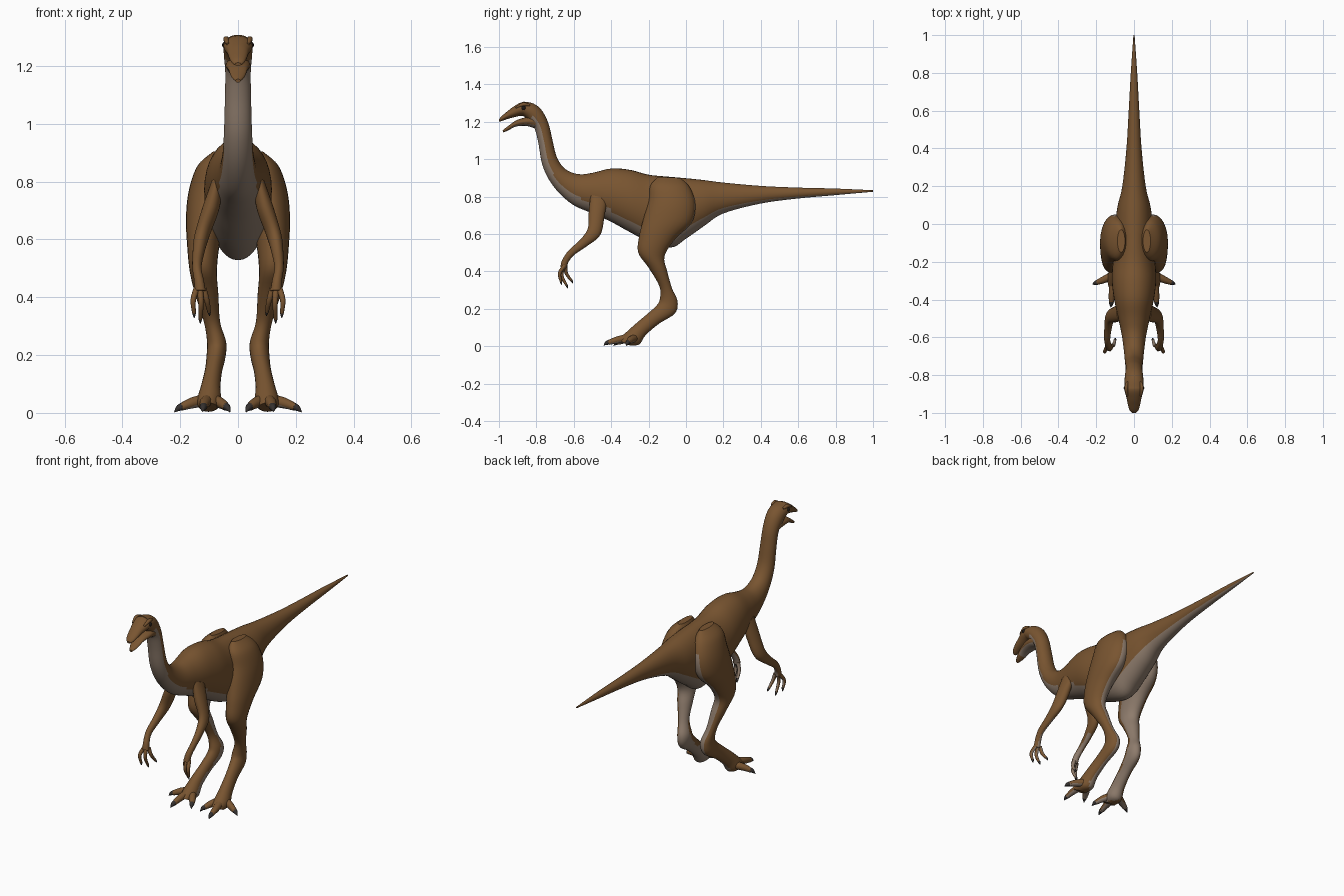
import bpy, bmesh, math
from mathutils import Vector

cube = bpy.data.objects.get("Cube")
if cube:
    bpy.data.objects.remove(cube)


def material(name, colour):
    mat = bpy.data.materials.new(name)
    mat.use_nodes = True
    mat.diffuse_color = (*colour, 1)
    shader = mat.node_tree.nodes["Principled BSDF"]
    shader.inputs["Base Color"].default_value = (*colour, 1)
    shader.inputs["Roughness"].default_value = 0.8
    return mat


brown = material("brown hide", (.19, .09, .03))
pale = material("pale underside", (.27, .2, .15))
dark = material("dark claw", (.035, .03, .028))
black = material("black eye", (.012, .009, .007))


def smooth_rows(rows, steps):
    """Catmull-Rom interpolation of every column of a station table."""
    result = []
    for i in range(len(rows) - 1):
        a, b = rows[max(i - 1, 0)], rows[i]
        c, d = rows[i + 1], rows[min(i + 2, len(rows) - 1)]
        for k in range(steps):
            t = k / steps
            result.append([q + t / 2 * (r - p + t * (2 * p - 5 * q + 4 * r - s
                           + t * (3 * (q - r) + s - p)))
                           for p, q, r, s in zip(a, b, c, d)])
    return result + [list(rows[-1])]


def skin(name, rings, mats, rule=None, segments=16):
    """Skin elliptical rings (centre, first axis, second axis) into a closed tube."""
    bm = bmesh.new()
    loops = []
    for centre, u, v in rings:
        angles = [2 * math.pi * j / segments for j in range(segments)]
        loops.append([bm.verts.new(centre + u * math.cos(a) + v * math.sin(a)) for a in angles])
    sides = {}
    for i, (lower, upper) in enumerate(zip(loops, loops[1:])):
        for j in range(segments):
            k = (j + 1) % segments
            face = bm.faces.new((lower[j], lower[k], upper[k], upper[j]))
            face.smooth = True
            sides[face] = (i / len(loops), math.cos(2 * math.pi * (j + .5) / segments))
    bm.faces.new(loops[0])
    bm.faces.new(loops[-1])
    bmesh.ops.recalc_face_normals(bm, faces=bm.faces)
    bm.normal_update()
    if rule:
        for face, (along, around) in sides.items():
            face.material_index = int(rule(along, around, face.normal))
    mesh = bpy.data.meshes.new(name)
    bm.to_mesh(mesh)
    bm.free()
    for mat in mats:
        mesh.materials.append(mat)
    obj = bpy.data.objects.new(name, mesh)
    bpy.context.collection.objects.link(obj)
    return obj


def profile(name, rows, side=1, rule=None, segments=24, steps=5):
    """Rows hold x, half width, then the (y, z) of the two profile edges."""
    rings = []
    for x, w, y1, z1, y2, z2 in smooth_rows(rows, steps):
        p, q = Vector((x * side, y1, z1)), Vector((x * side, y2, z2))
        rings.append(((p + q) / 2, (p - q) / 2, Vector((max(w, .002), 0, 0))))
    return skin(name, rings, (brown, pale), rule, segments)


def tube(name, rows, side, mats, rule=None):
    """Rows hold x, y, z and radius."""
    rows = smooth_rows(rows, 4)
    points = [Vector((x * side, y, z)) for x, y, z, r in rows]
    rings = []
    for i, p in enumerate(points):
        t = points[min(i + 1, len(points) - 1)] - points[max(i - 1, 0)]
        u = t.cross(Vector((1, 0, 0))).normalized()
        v = t.cross(u).normalized()
        r = max(rows[i][3], .001)
        rings.append((p, u * r, v * r))
    return skin(name, rings, mats, rule, 12)


# Trunk, tail, neck and upper head: half width, top edge, bottom edge
trunk = [
    (.003, 1, .834, 1, .826), (.017, .8, .843, .8, .808),
    (.028, .6, .848, .6, .79), (.04, .4, .857, .4, .763),
    (.062, .2, .875, .2, .71), (.088, .08, .89, .1, .645),
    (.1, -.02, .9, 0, .575), (.1, -.1, .907, -.08, .528),
    (.112, -.2, .917, -.2, .56), (.117, -.3, .943, -.3, .61),
    (.105, -.4, .95, -.4, .665), (.083, -.5, .927, -.5, .71),
    (.064, -.575, .92, -.61, .76), (.053, -.645, .947, -.705, .85),
    (.048, -.69, 1.01, -.765, .96), (.045, -.715, 1.107, -.79, 1.09),
    (.044, -.735, 1.19, -.81, 1.165), (.048, -.77, 1.26, -.835, 1.195),
    (.05, -.815, 1.297, -.85, 1.215), (.05, -.87, 1.308, -.875, 1.235),
]


def trunk_rule(along, around, normal):
    limit = -.6 + .35 * min(max((along - .5) * 5, 0), 1)
    return around < limit and along < .9


profile("body_and_neck", [(0, *row) for row in trunk], rule=trunk_rule, segments=36)

snout = [(.046, -.84, 1.303, -.85, 1.225), (.05, -.88, 1.304, -.88, 1.232),
         (.039, -.925, 1.279, -.92, 1.224), (.032, -.96, 1.252, -.957, 1.214),
         (.023, -.988, 1.228, -.985, 1.204), (.01, -1, 1.212, -.998, 1.2)]
profile("upper_snout", [(0, *row) for row in snout])

jaw = [(.04, -.79, 1.235, -.81, 1.165), (.043, -.85, 1.225, -.855, 1.178),
       (.034, -.905, 1.209, -.91, 1.174), (.024, -.95, 1.178, -.95, 1.154),
       (.009, -.98, 1.155, -.978, 1.143)]
profile("lower_jaw", [(0, *row) for row in jaw],
        rule=lambda along, around, normal: around < -.5 and along < .6)

# Limbs: centre x, half width, front edge, back edge
leg = [
    (.068, .02, -.15, .905, -.03, .9), (.085, .055, -.19, .86, .02, .85),
    (.1, .07, -.2, .78, .05, .76), (.112, .068, -.225, .69, .03, .66),
    (.12, .056, -.25, .59, -.06, .57), (.12, .047, -.255, .5, -.115, .48),
    (.108, .04, -.2, .42, -.1, .4), (.09, .028, -.142, .32, -.075, .31),
    (.074, .033, -.14, .25, -.045, .24), (.076, .033, -.16, .215, -.06, .175),
    (.085, .03, -.21, .17, -.145, .12), (.095, .034, -.275, .115, -.215, .06),
    (.1, .042, -.325, .07, -.25, .01), (.103, .03, -.365, .035, -.3, .004),
]
arm = [
    (.072, .02, -.51, .81, -.42, .79), (.094, .03, -.52, .715, -.435, .7),
    (.125, .026, -.525, .63, -.458, .595), (.137, .02, -.565, .57, -.53, .535),
    (.142, .016, -.625, .515, -.598, .488), (.135, .017, -.66, .465, -.628, .45),
    (.131, .019, -.672, .425, -.638, .418),
]
# Digits: base, knuckle, tip, each as x, y, z
fingers = {
    "outer": ((.143, -.65, .43), (.155, -.676, .39), (.152, -.668, .345)),
    "middle": ((.132, -.65, .43), (.128, -.665, .38), (.13, -.638, .325)),
    "inner": ((.12, -.645, .43), (.108, -.64, .39), (.1, -.612, .35)),
}
toes = {
    "outer": ((.11, -.27, .045), (.16, -.295, .034), (.197, -.31, .02)),
    "middle": ((.105, -.31, .045), (.115, -.365, .034), (.12, -.415, .02)),
    "inner": ((.09, -.29, .045), (.06, -.33, .034), (.04, -.365, .02)),
}


def digit(name, joints, radius, side, rule):
    base, knuckle, tip = [Vector(j) for j in joints]
    tube(name, [(*base, radius), (*knuckle, radius * .85), (*tip, radius * .6)],
         side, (brown, pale), rule)
    reach = (tip - knuckle).normalized() * radius
    drop = Vector((0, 0, -radius * .4))
    tube(name + "_claw", [(*(tip - reach * .5), radius * .65), (*(tip + reach * .4), radius * .5),
                          (*(tip + reach * 1.2 + drop), .001)], side, (dark,))


for label, side in (("left", 1), ("right", -1)):
    # Rear and inner faces of each limb are pale
    def rear(along, around, normal):
        return along > .12 and normal.y - .75 * normal.x * side - .3 * normal.z > .62

    def sole(along, around, normal):
        return normal.z < -.5

    def palm(along, around, normal):
        return normal.y - .5 * normal.x * side > .6

    profile(label + "_leg", leg, side, rear)
    profile(label + "_arm", arm, side,
            lambda along, around, normal: along > .45 and palm(along, around, normal))
    for place, joints in fingers.items():
        digit(f"{label}_{place}_finger", joints, .011, side, palm)
    for place, joints in toes.items():
        digit(f"{label}_{place}_toe", joints, .022, side, sole)

    # Eye with a brow ridge above it
    bpy.ops.mesh.primitive_uv_sphere_add(segments=16, ring_count=10, radius=.013,
                                         location=(side * .042, -.868, 1.273))
    eye = bpy.context.object
    eye.name = label + "_eye"
    eye.data.materials.append(black)
    bpy.ops.object.shade_smooth()
    tube(label + "_brow", [(.036, -.835, 1.289, .006), (.041, -.87, 1.293, .01),
                           (.036, -.91, 1.276, .005)], side, (brown,))
